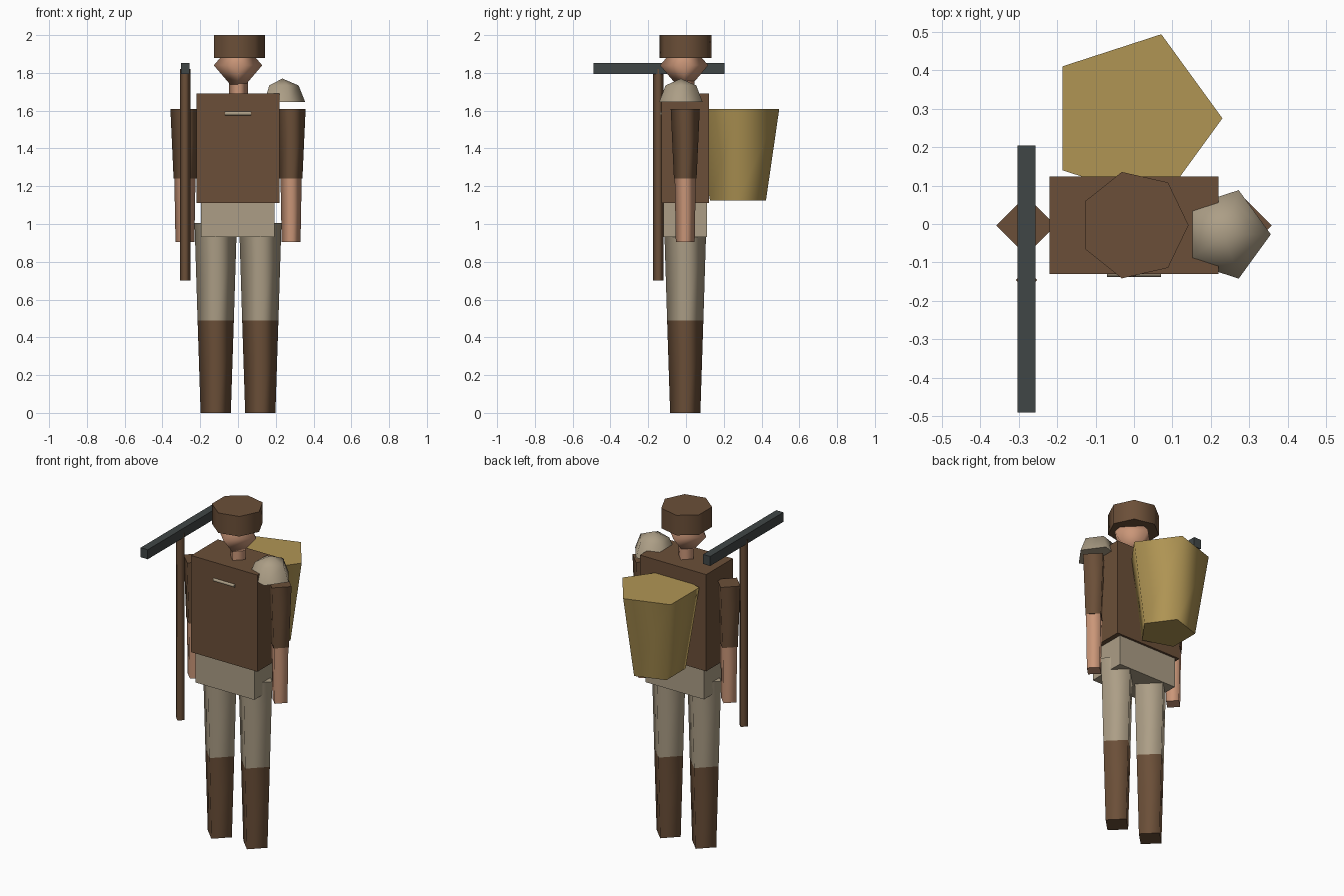
import bpy
import bmesh
import math

cube = bpy.data.objects.get("Cube")
if cube:
    bpy.data.objects.remove(cube, do_unlink=True)


def material(name, rgb):
    """Flat colour given as 0-255 screen values, stored as linear."""
    linear = [((c / 255 + 0.055) / 1.055) ** 2.4 for c in rgb] + [1]
    mat = bpy.data.materials.new(name)
    mat.use_nodes = True
    mat.diffuse_color = linear
    bsdf = mat.node_tree.nodes["Principled BSDF"]
    bsdf.inputs["Base Color"].default_value = linear
    bsdf.inputs["Roughness"].default_value = 0.9
    return mat


leather = material("brown leather", (107, 79, 56))
cloth = material("beige cloth", (172, 158, 134))
skin = material("skin", (202, 150, 120))
wicker = material("wicker", (176, 149, 84))
iron = material("dark iron", (64, 70, 70))


def finish(name, bm, mat):
    mesh = bpy.data.meshes.new(name)
    bmesh.ops.recalc_face_normals(bm, faces=bm.faces)
    bm.to_mesh(mesh)
    bm.free()
    mesh.materials.append(mat)
    obj = bpy.data.objects.new(name, mesh)
    bpy.context.collection.objects.link(obj)
    return obj


def box(name, mat, low, high):
    bm = bmesh.new()
    bmesh.ops.create_cube(bm, size=1)
    for v in bm.verts:
        v.co = [a + (b - a) * (c + 0.5) for a, b, c in zip(low, high, v.co)]
    return finish(name, bm, mat)


def lathe(name, mat, x, y, sides, profile):
    """Stack of polygon rings (radius, z), a corner towards +x; flat caps."""
    bm = bmesh.new()
    rings = []
    for r, z in profile:
        if r == 0:
            rings.append([bm.verts.new((x, y, z))] * sides)
            continue
        angles = [math.tau * i / sides for i in range(sides)]
        rings.append([bm.verts.new((x + r * math.cos(a), y + r * math.sin(a), z))
                      for a in angles])
    for lower, upper in zip(rings, rings[1:]):
        for i in range(sides):
            j = (i + 1) % sides
            corners = dict.fromkeys((lower[i], lower[j], upper[j], upper[i]))
            bm.faces.new(list(corners)).smooth = True
    for ring, (r, z) in ((rings[0], profile[0]), (rings[-1], profile[-1])):
        if r > 0:
            bm.faces.new(ring)
    return finish(name, bm, mat)


# Legs and arms, mirrored left and right
for side, s in (("left", 1), ("right", -1)):
    lathe(side + "_boot", leather, s * 0.118, -0.004, 4, [(0.08, 0), (0.096, 0.49)])
    lathe(side + "_thigh", cloth, s * 0.118, -0.004, 4, [(0.096, 0.49), (0.112, 1.005)])
    lathe(side + "_forearm", skin, s * 0.281, -0.004, 4, [(0.05, 0.905), (0.056, 1.24)])
    lathe(side + "_sleeve", leather, s * 0.281, -0.004, 4, [(0.06, 1.24), (0.077, 1.61)])

# Body
box("hips", cloth, (-0.197, -0.12, 0.93), (0.192, 0.11, 1.11))
box("tunic", leather, (-0.22, -0.13, 1.11), (0.22, 0.123, 1.69))
clasp = lathe("clasp", cloth, 0, 0, 6, [(0.011, -0.07), (0.011, 0.07)])
clasp.rotation_euler = (0, math.pi / 2, 0)
clasp.location = (0, -0.128, 1.585)

# Head and hat
lathe("neck", skin, 0.002, -0.004, 4, [(0.05, 1.69), (0.05, 1.765)])
lathe("head", skin, 0, -0.01, 4, [(0, 1.69), (0.128, 1.84), (0, 1.99)])
lathe("hat", leather, 0, -0.003, 7, [(0.142, 1.88), (0.142, 2.0)])

# Shoulder pad, a faceted dome
dome = [(0.121 * math.cos(a), 1.645 + 0.125 * math.sin(a)) for a in (0, math.pi / 4)]
lathe("shoulder_pad", cloth, 0.235, -0.027, 5, dome + [(0, 1.77)])

# Basket on the back
lathe("back_basket", wicker, 0, 0.275, 5, [(0.156, 1.125), (0.23, 1.61)])

# Long-handled tool
lathe("tool_handle", leather, -0.28, -0.146, 4, [(0.028, 0.7), (0.028, 1.82)])
box("tool_head", iron, (-0.303, -0.49, 1.795), (-0.256, 0.204, 1.852))
